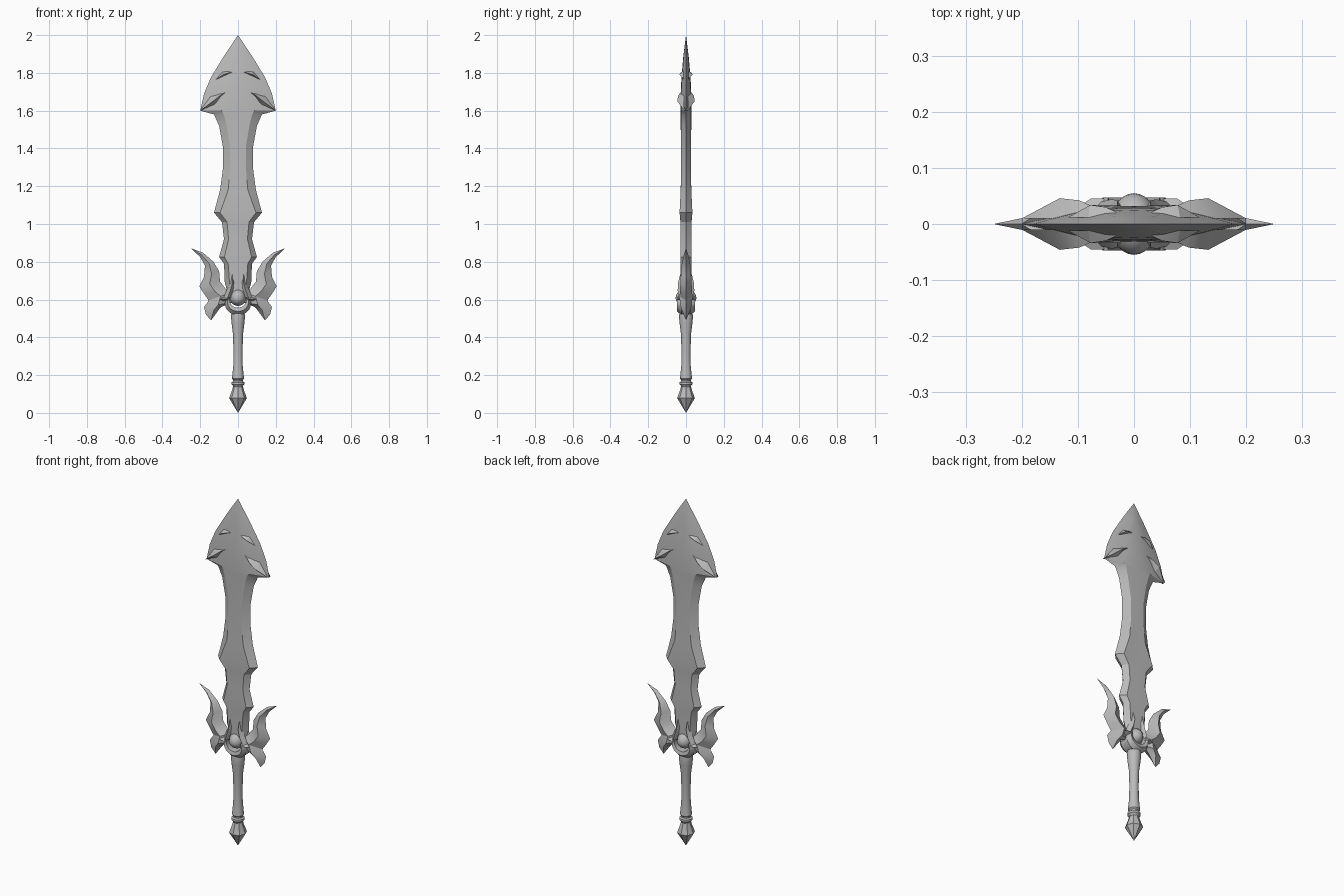
import bpy, bmesh, math
from mathutils import Vector

cube = bpy.data.objects.get("Cube")
if cube:
    bpy.data.objects.remove(cube)

steel = bpy.data.materials.new("grey_steel")
steel.use_nodes = True
GREY = (0.5, 0.5, 0.5, 1)
steel.diffuse_color = GREY
steel.node_tree.nodes["Principled BSDF"].inputs["Base Color"].default_value = GREY


def finish(name, bm, angle=30):
    bmesh.ops.remove_doubles(bm, verts=bm.verts, dist=0.0005)
    bmesh.ops.recalc_face_normals(bm, faces=bm.faces)
    me = bpy.data.meshes.new(name)
    bm.to_mesh(me)
    bm.free()
    me.materials.append(steel)
    ob = bpy.data.objects.new(name, me)
    bpy.context.collection.objects.link(ob)
    bpy.ops.object.select_all(action="DESELECT")
    ob.select_set(True)
    bpy.context.view_layer.objects.active = ob
    bpy.ops.object.shade_smooth_by_angle(angle=math.radians(angle))
    return ob


def sheet(name, rows, angle=30):
    """Skin equal-length rows of (x, y, z), mirrored left/right and front/back."""
    bm = bmesh.new()
    for sx in (1, -1):
        for sy in (1, -1):
            grid = [[bm.verts.new((x * sx, y * sy, z)) for x, y, z in r] for r in rows]
            for a, b in zip(grid, grid[1:]):
                for i in range(len(a) - 1):
                    quad = [a[i], a[i + 1], b[i + 1], b[i]]
                    kept = []
                    for v in quad:
                        if all((v.co - k.co).length > 0.0005 for k in kept):
                            kept.append(v)
                    if len(kept) > 2:
                        bm.faces.new(kept)
    return finish(name, bm, angle)


def fin(name, rows, base=0.0, lean=0.5, angle=30):
    """Ridged fin from rows of (inner x, inner z, outer x, outer z, ridge y)."""
    out = []
    for xi, zi, xo, zo, y in rows:
        m = Vector((xi, zi)).lerp(Vector((xo, zo)), lean)
        out.append([(xi, base, zi), (m.x, y, m.y), (xo, base, zo)])
    return sheet(name, out, angle)


def lathe(name, profile, sides, angle=40):
    bm = bmesh.new()
    rings = [[bm.verts.new((r * math.cos(k * math.tau / sides),
                            r * math.sin(k * math.tau / sides), z))
              for k in range(sides)] for r, z in profile]
    for a, b in zip(rings, rings[1:]):
        for k in range(sides):
            n = (k + 1) % sides
            bm.faces.new((a[k], a[n], b[n], b[k]))
    return finish(name, bm, angle)


# Blade: (height, edge half width, bevel half width, bevel y, centre y)
blade = [(2.0, 0, 0, 0, 0), (1.89, .074, .03, .012, .014),
         (1.777, .143, .06, .021, .024), (1.69, .18, .08, .026, .028),
         (1.60, .2, .085, .027, .03), (1.58, .127, .075, .027, .029),
         (1.52, .1, .06, .026, .028), (1.41, .08, .042, .026, .027),
         (1.29, .08, .042, .026, .027), (1.18, .095, .052, .028, .028),
         (1.06, .127, .095, .034, .032), (1.01, .085, .058, .029, .03),
         (.92, .074, .05, .028, .029), (.825, .1, .072, .03, .03),
         (.79, .074, .052, .028, .028), (.69, .07, .045, .028, .028),
         (.6, .045, .03, .025, .025)]
sheet("blade", [[(0, c, z), (u, t, z), (w, 0, z)] for z, w, u, t, c in blade], 25)

# Raised crescents and fangs on the blade head
fin("blade_crescent", [(.025, 1.805, .025, 1.805, .018), (.05, 1.812, .05, 1.792, .03),
                       (.082, 1.805, .075, 1.782, .034), (.117, 1.765, .117, 1.765, .012)],
    base=.012, lean=.6)
fin("blade_fang", [(.06, 1.702, .06, 1.702, .025), (.1, 1.695, .095, 1.665, .042),
                   (.145, 1.675, .122, 1.63, .046), (.2, 1.6, .2, 1.6, 0)],
    base=.01, lean=.55)

# Guard wings with a lower hooked lobe
fin("guard_wing", [(.25, .872, .25, .872, 0), (.185, .848, .2, .825, .012),
                   (.13, .8, .175, .78, .022), (.1, .75, .18, .72, .027),
                   (.095, .695, .205, .67, .03), (.064, .655, .18, .63, .032),
                   (.03, .64, .155, .595, .034), (.03, .585, .18, .56, .032),
                   (.085, .568, .17, .52, .022), (.143, .49, .143, .49, 0)])

# Prongs clasping the blade root
fin("guard_prong", [(.03, .735, .03, .735, .03), (.016, .69, .042, .69, .042),
                    (.02, .65, .06, .65, .044), (.035, .61, .08, .6, .04)], base=.02)

# Crescent collar cradling the gem
arc = []
for k in range(13):
    a = math.radians(-90 + k * 8.5)
    inner, outer = .046, .085 - .037 * (k / 12) ** 3
    c, s = math.cos(a), math.sin(a)
    arc.append([(r * c, y, .603 + r * s) for r, y in
                ((inner, 0), (inner, .042), ((inner + outer) / 2, .047), (outer, .025), (outer, 0))])
sheet("guard_collar", arc)

# Side spurs between collar and wings
fin("guard_spur", [(.045, .612, .045, .59, .046), (.075, .615, .08, .592, .045),
                   (.115, .6, .115, .6, .02)], base=.02)

# Domed gem, showing on front and back
bm = bmesh.new()
bmesh.ops.create_uvsphere(bm, u_segments=24, v_segments=12, radius=1)
for v in bm.verts:
    v.co = Vector((v.co.x * .042, v.co.y * .055, .608 + v.co.z * (.05 if v.co.z > 0 else .042)))
finish("gem", bm, 60)

# Grip with end rings
lathe("grip", [(0, .54), (.034, .535), (.037, .51), (.034, .475), (.027, .42), (.024, .33),
               (.025, .25), (.03, .2), (.032, .182), (.026, .175), (.026, .168), (.034, .162),
               (.034, .15), (.026, .143), (.024, .13), (0, .13)], 20)

# Faceted pommel
lathe("pommel", [(0, .142), (.026, .142), (.03, .125), (.047, .078), (0, 0)], 8, 15)
